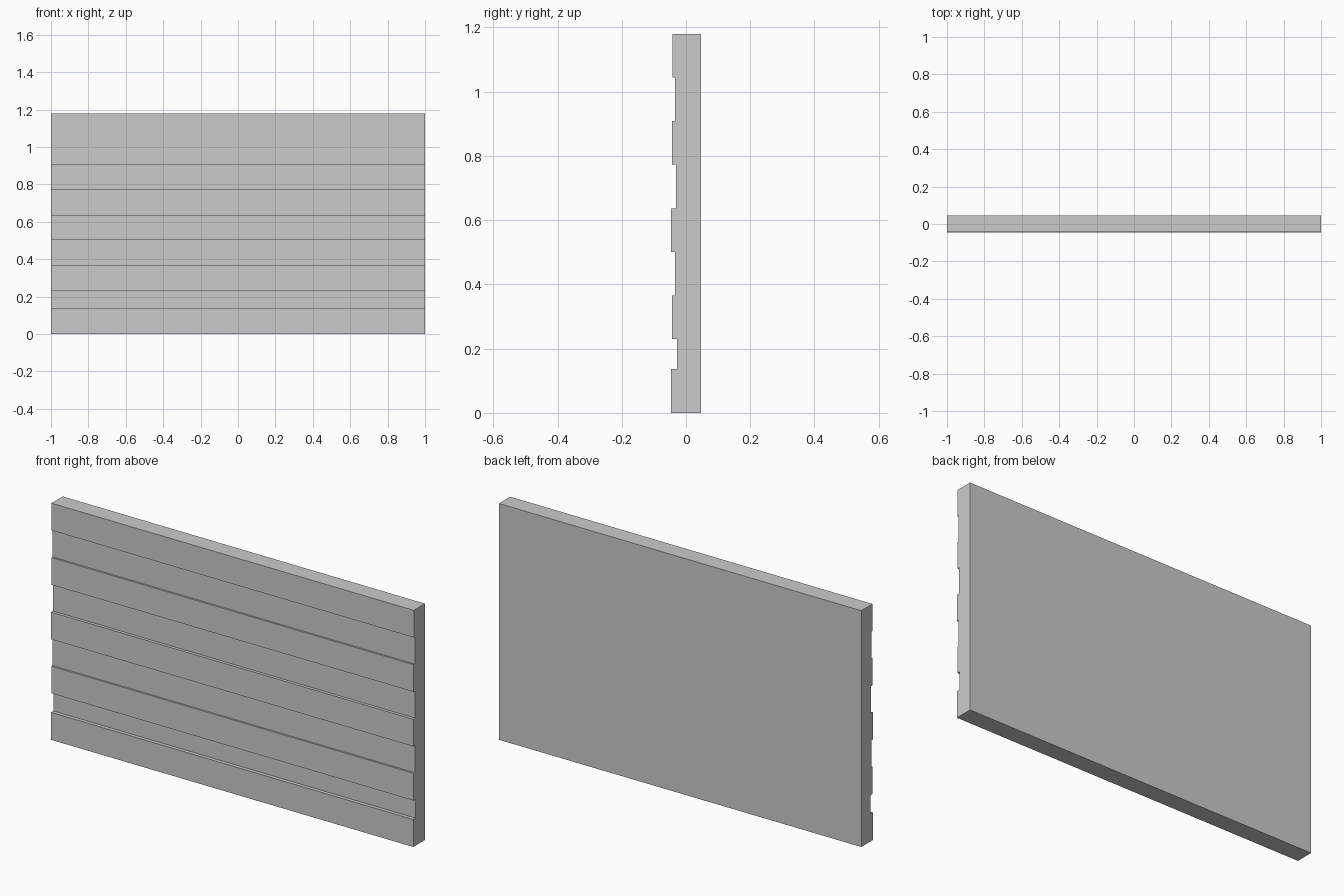
import bpy, bmesh

if "Cube" in bpy.data.objects:
    bpy.data.objects.remove(bpy.data.objects["Cube"])

HALF_LENGTH = 1.0
BACK_Y = 0.046
COURSE = 0.1355

# Front depth of each board, bottom to top
fronts = [-0.046, -0.028, -0.043, -0.034, -0.046, -0.031, -0.043, -0.034, -0.042]

# Board edges: full first board, short second board, then equal courses
edges = [0.0, 0.137] + [0.2305 + COURSE * i for i in range(8)]

# Stepped end profile (y, z)
profile = [(BACK_Y, 0.0)]
for i, y in enumerate(fronts):
    profile += [(y, edges[i]), (y, edges[i + 1])]
profile.append((BACK_Y, edges[-1]))

# Extrude the profile along the wall's length
bm = bmesh.new()
end = bm.faces.new([bm.verts.new((-HALF_LENGTH, y, z)) for y, z in profile])
ext = bmesh.ops.extrude_face_region(bm, geom=[end], use_keep_orig=True)
moved = [g for g in ext["geom"] if isinstance(g, bmesh.types.BMVert)]
bmesh.ops.translate(bm, verts=moved, vec=(2 * HALF_LENGTH, 0, 0))
bmesh.ops.recalc_face_normals(bm, faces=bm.faces)

mesh = bpy.data.meshes.new("plank_wall_panel")
bm.to_mesh(mesh)
bm.free()
wall = bpy.data.objects.new("plank_wall_panel", mesh)
bpy.context.collection.objects.link(wall)
